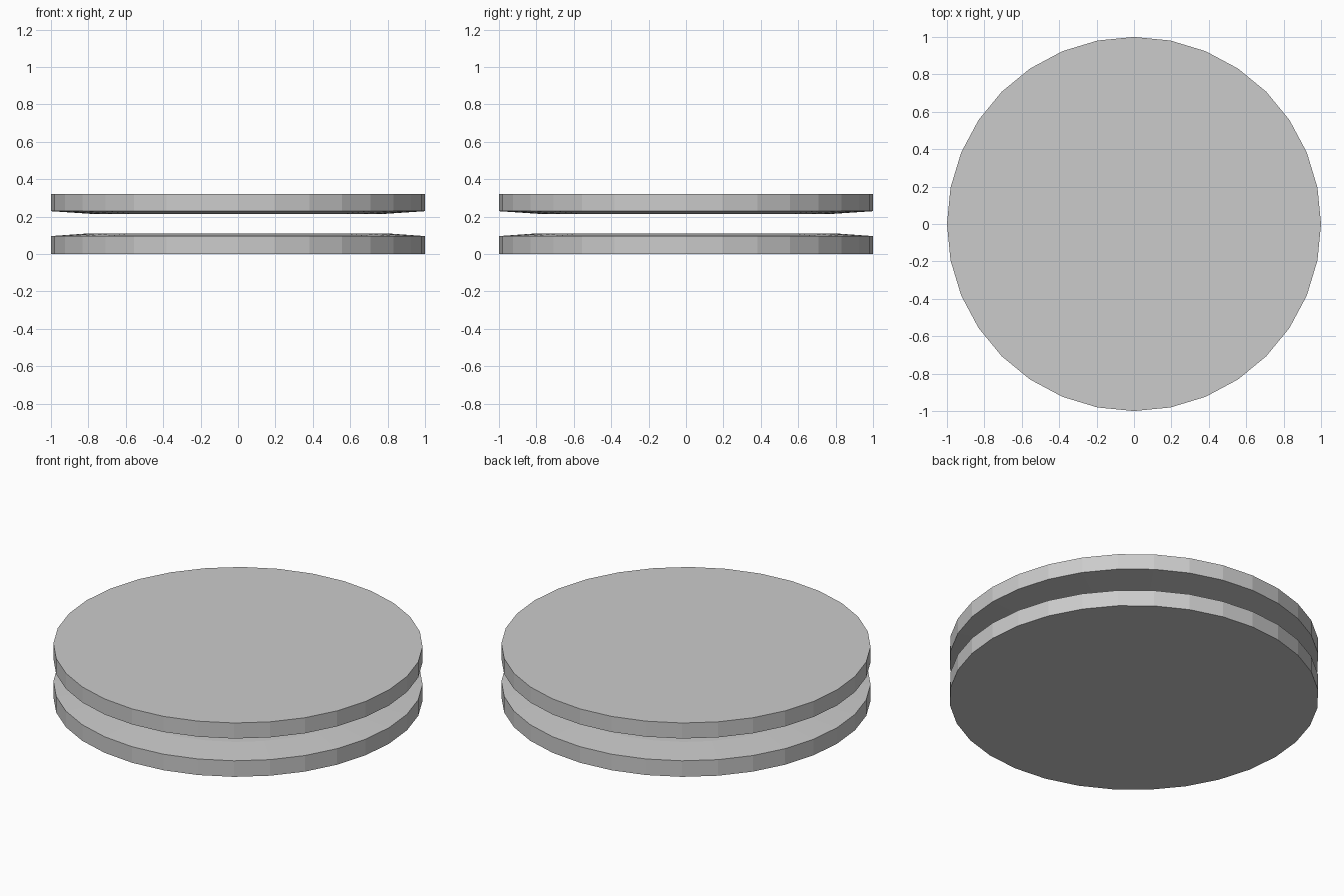
import bpy, bmesh, math

if "Cube" in bpy.data.objects:
    bpy.data.objects.remove(bpy.data.objects["Cube"])

SIDES = 32


def lathe(name, profile):
    """Closed solid of revolution from (radius, z) rings listed bottom to top."""
    bm = bmesh.new()
    rings = []
    for r, z in profile:
        rings.append([bm.verts.new((r * math.cos(2 * math.pi * i / SIDES),
                                    r * math.sin(2 * math.pi * i / SIDES), z))
                      for i in range(SIDES)])
    for a, b in zip(rings, rings[1:]):
        for i in range(SIDES):
            j = (i + 1) % SIDES
            bm.faces.new((a[i], a[j], b[j], b[i]))
    bm.faces.new(rings[0][::-1])
    bm.faces.new(rings[-1])
    bmesh.ops.recalc_face_normals(bm, faces=bm.faces)
    mesh = bpy.data.meshes.new(name)
    bm.to_mesh(mesh)
    bm.free()
    obj = bpy.data.objects.new(name, mesh)
    bpy.context.collection.objects.link(obj)
    return obj


# Lower disc: flat base, straight rim, shallow raised inner face
lathe("lower_disc", [(1.0, 0.0), (1.0, 0.096), (0.79, 0.111)])

# Upper disc: the same shape facing down
lathe("upper_disc", [(0.79, 0.215), (1.0, 0.229), (1.0, 0.322)])
